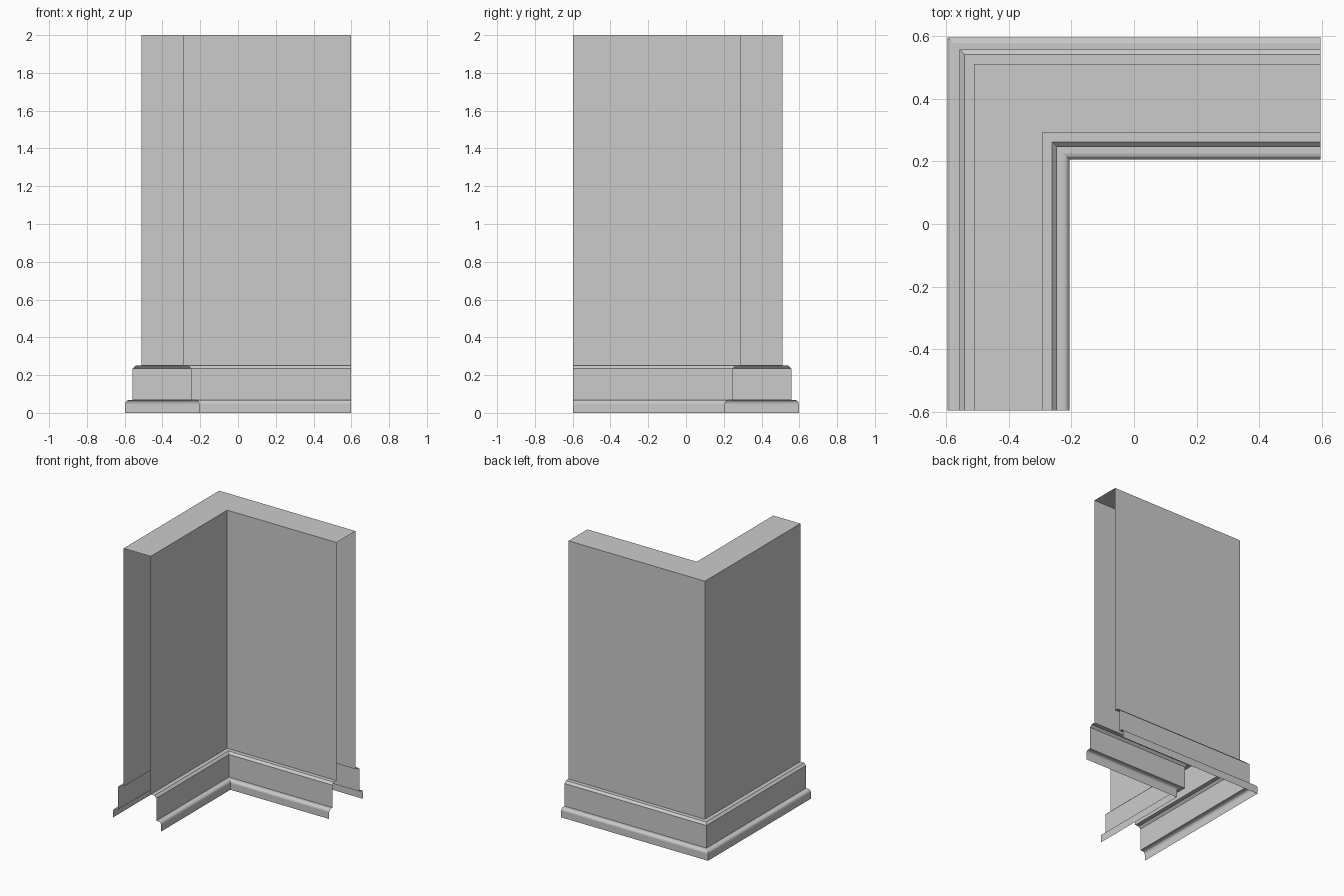
import bpy

if "Cube" in bpy.data.objects:
    bpy.data.objects.remove(bpy.data.objects["Cube"])

END = 0.597      # open ends of both wall legs
OUTER = 0.512    # outer wall face
INNER = 0.292    # inner wall face
HEIGHT = 2.0
SKIRT_TOP = 0.25


def sweep_corner(name, profile, flip=False):
    """Sweep (offset, z) points around the mitred L-shaped corner."""
    verts, faces = [], []
    for c, z in profile:
        verts += [(-c, -END, z), (-c, c, z), (END, c, z)]
    for i in range(len(profile) - 1):
        for j in range(2):
            a, b = i * 3 + j, i * 3 + j + 3
            face = (a, b, b + 1, a + 1)
            faces.append(face[::-1] if flip else face)
    mesh = bpy.data.meshes.new(name)
    mesh.from_pydata(verts, [], faces)
    mesh.update()
    obj = bpy.data.objects.new(name, mesh)
    bpy.context.collection.objects.link(obj)
    return obj


# Skirting profile: (distance out from wall, height)
SKIRT = [(0.0, SKIRT_TOP), (0.030, SKIRT_TOP), (0.046, 0.234), (0.046, 0.068),
         (0.066, 0.068), (0.076, 0.065), (0.082, 0.059), (0.085, 0.050),
         (0.085, 0.0)]

# Hollow wall: outer face, top cap and inner face, open at ends and bottom
sweep_corner("corner_wall", [(OUTER, SKIRT_TOP), (OUTER, HEIGHT),
                             (INNER, HEIGHT), (INNER, SKIRT_TOP)], flip=True)

# Skirting boards on both sides of the wall
sweep_corner("outer_skirting", [(OUTER + d, z) for d, z in SKIRT])
sweep_corner("inner_skirting", [(INNER - d, z) for d, z in SKIRT], flip=True)
